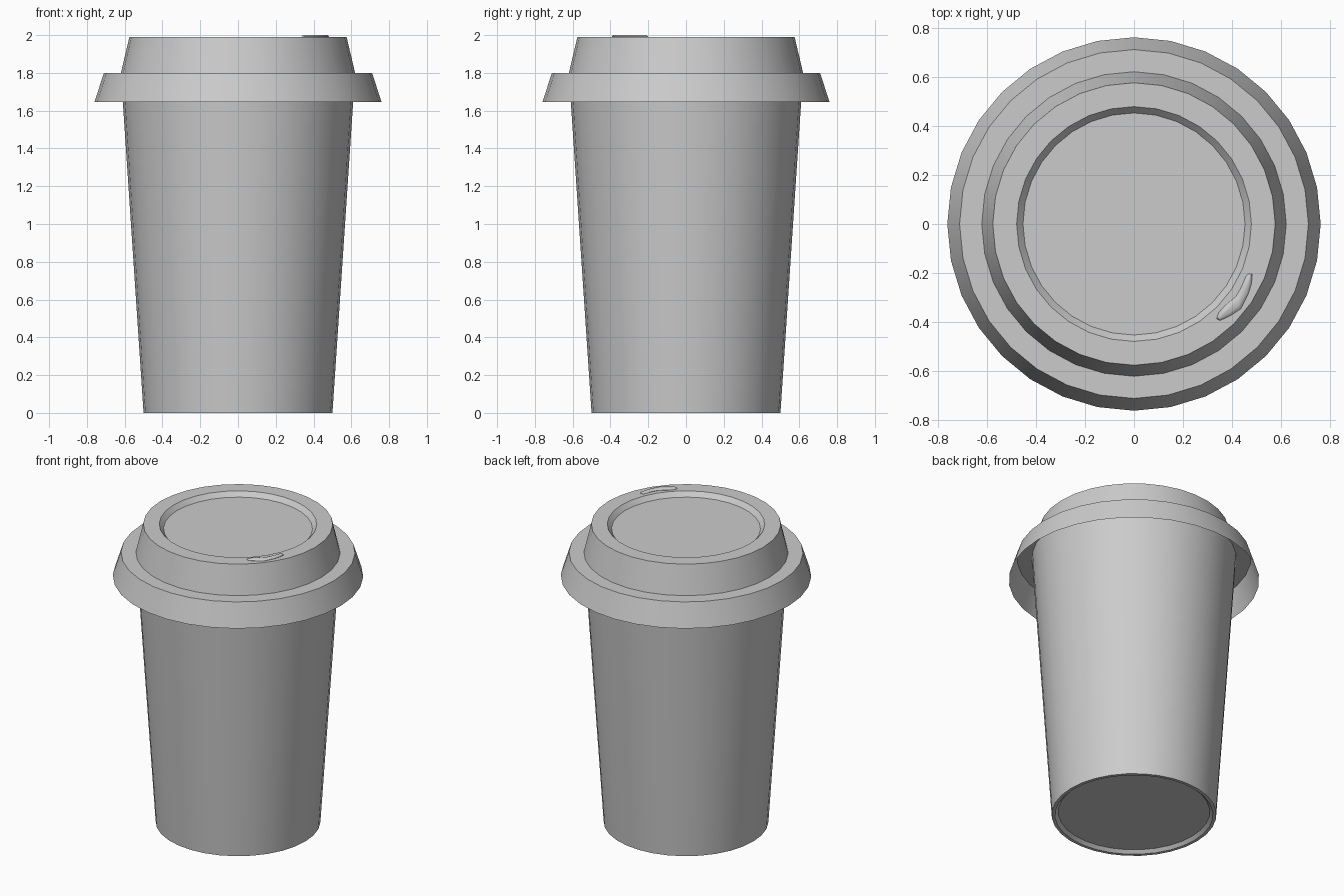
import bpy, bmesh
from math import cos, sin, pi, radians
from mathutils import Vector

if "Cube" in bpy.data.objects:
    bpy.data.objects.remove(bpy.data.objects["Cube"])

SIDES = 32


def finish(name, bm, angle=25):
    bmesh.ops.recalc_face_normals(bm, faces=bm.faces)
    mesh = bpy.data.meshes.new(name)
    bm.to_mesh(mesh)
    bm.free()
    obj = bpy.data.objects.new(name, mesh)
    bpy.context.collection.objects.link(obj)
    bpy.ops.object.select_all(action='DESELECT')
    obj.select_set(True)
    bpy.context.view_layer.objects.active = obj
    bpy.ops.object.shade_smooth_by_angle(angle=radians(angle))
    return obj


def bridge(bm, a, b):
    n = len(a)
    for i in range(n):
        j = (i + 1) % n
        bm.faces.new((a[i], a[j], b[j], b[i]))


def lathe(name, profile, cap_start=False, cap_end=False):
    bm = bmesh.new()
    rings = [[bm.verts.new((r * cos(2 * pi * i / SIDES), r * sin(2 * pi * i / SIDES), z))
              for i in range(SIDES)] for r, z in profile]
    for a, b in zip(rings, rings[1:]):
        bridge(bm, a, b)
    if cap_start:
        bm.faces.new(rings[0])
    if cap_end:
        bm.faces.new(rings[-1])
    return finish(name, bm)


# Tapered cup with a shallow recessed base
lathe("cup", [(0.46, 0.02), (0.48, 0.0), (0.50, 0.0), (0.62, 1.80)], cap_start=True)

# Lid: open flared skirt, shelf, raised wall, rim and sunken centre
lathe("lid", [(0.76, 1.645), (0.71, 1.80), (0.62, 1.80), (0.575, 1.99),
              (0.478, 1.99), (0.452, 1.96)], cap_end=True)

# Raised crescent around the sip hole, gently domed on the rim
outline = [(0.482, -0.205), (0.478, -0.245), (0.465, -0.285), (0.435, -0.345),
           (0.395, -0.372), (0.35, -0.393), (0.336, -0.385), (0.345, -0.36),
           (0.37, -0.333), (0.415, -0.295), (0.438, -0.255), (0.455, -0.213), (0.468, -0.202)]
spine = [Vector(p) for p in ((0.468, -0.215), (0.447, -0.29), (0.425, -0.322), (0.35, -0.38))]


def nearest_spine(p):
    best = None
    for a, b in zip(spine, spine[1:]):
        t = max(0, min(1, (p - a).dot(b - a) / (b - a).length_squared))
        q = a.lerp(b, t)
        if best is None or (q - p).length < (best - p).length:
            best = q
    return best


bm = bmesh.new()
rings = []
for shrink, z in ((0, 1.985), (0, 1.992), (0.3, 1.997), (0.65, 2.0)):
    pts = [Vector(p).lerp(nearest_spine(Vector(p)), shrink) for p in outline]
    rings.append([bm.verts.new((p.x, p.y, z)) for p in pts])
for a, b in zip(rings, rings[1:]):
    bridge(bm, a, b)
bm.faces.new(rings[-1])
finish("sip_spout", bm, 40)
